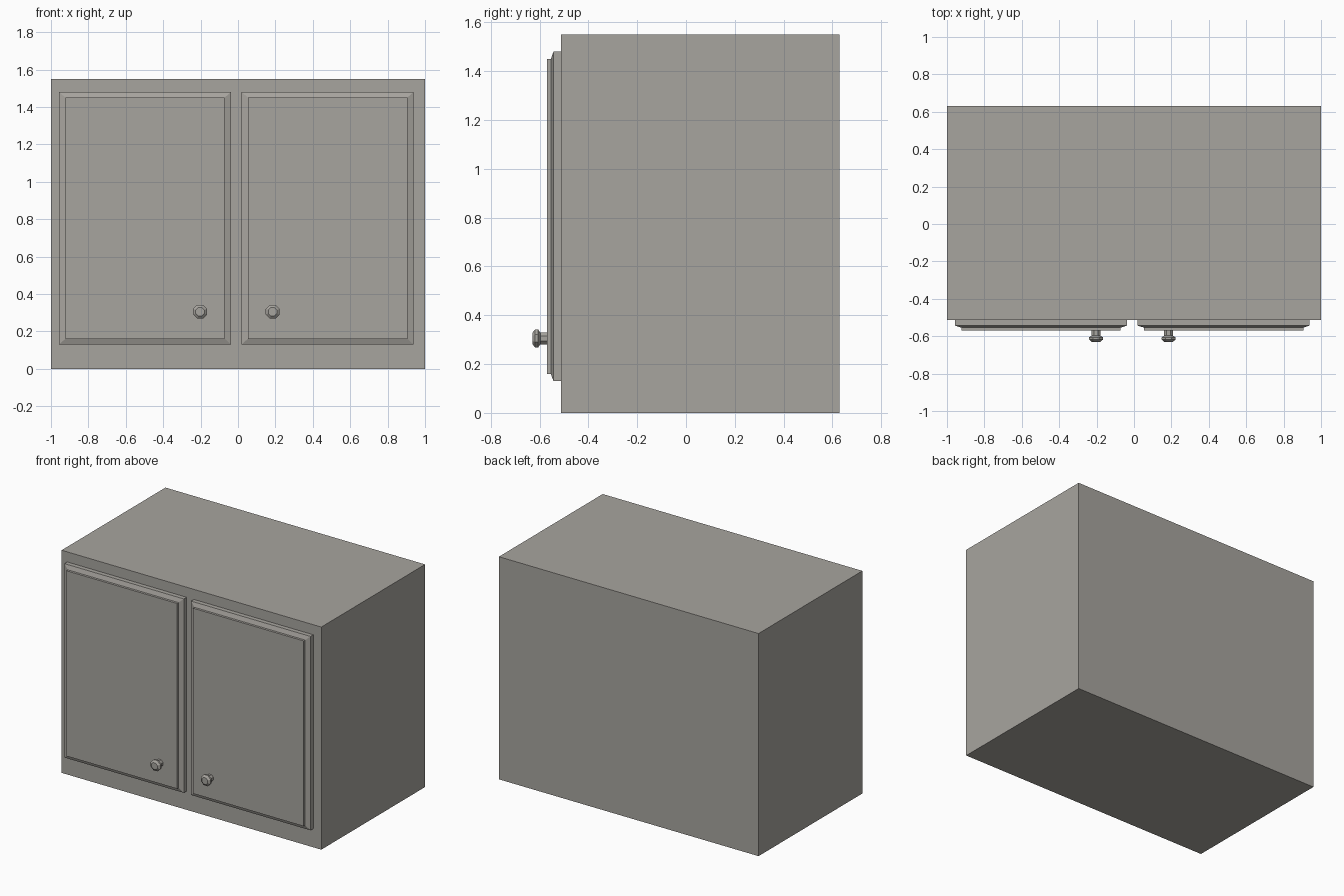
import bpy, bmesh, math

if "Cube" in bpy.data.objects:
    bpy.data.objects.remove(bpy.data.objects["Cube"])

paint = bpy.data.materials.new("warm_grey_paint")
paint.diffuse_color = (0.39, 0.375, 0.345, 1)
paint.use_nodes = True
paint.node_tree.nodes["Principled BSDF"].inputs["Base Color"].default_value = paint.diffuse_color


def loft(name, rings):
    """Closed solid skinned through a list of equal-length point rings."""
    bm = bmesh.new()
    loops = [[bm.verts.new(p) for p in ring] for ring in rings]
    n = len(loops[0])
    for a, b in zip(loops, loops[1:]):
        for i in range(n):
            j = (i + 1) % n
            bm.faces.new((a[i], a[j], b[j], b[i]))
    bm.faces.new(loops[0])
    bm.faces.new(loops[-1])
    bmesh.ops.recalc_face_normals(bm, faces=bm.faces)
    mesh = bpy.data.meshes.new(name)
    bm.to_mesh(mesh)
    bm.free()
    mesh.materials.append(paint)
    obj = bpy.data.objects.new(name, mesh)
    bpy.context.collection.objects.link(obj)
    return obj


def rect(cx, cz, hx, hz, y):
    return [(cx + sx * hx, y, cz + sz * hz)
            for sx, sz in ((-1, -1), (1, -1), (1, 1), (-1, 1))]


def octagon(cx, cz, apothem, y):
    r = apothem / math.cos(math.pi / 8)
    angles = [math.pi / 8 + i * math.pi / 4 for i in range(8)]
    return [(cx + r * math.cos(a), y, cz + r * math.sin(a)) for a in angles]


# Cabinet box
loft("cabinet_body", [rect(0, 0.775, 1, 0.775, -0.512),
                      rect(0, 0.775, 1, 0.775, 0.63)])

for side, cx, s in (("left", -0.497, 1), ("right", 0.479, -1)):
    # Door slab with chamfered rim and raised centre panel
    hx, hz, cz = 0.46, 0.675, 0.805
    loft(side + "_door", [rect(cx, cz, hx, hz, -0.512),
                          rect(cx, cz, hx, hz, -0.543),
                          rect(cx, cz, hx - 0.034, hz - 0.03, -0.554),
                          rect(cx, cz, hx - 0.034, hz - 0.03, -0.57)])
    # Knob: octagonal stem flaring into a bevelled head
    profile = ((0.024, -0.568), (0.024, -0.597), (0.037, -0.606),
               (0.037, -0.618), (0.023, -0.63))
    loft(side + "_knob", [octagon(cx + s * 0.294, 0.305, r, y) for r, y in profile])
